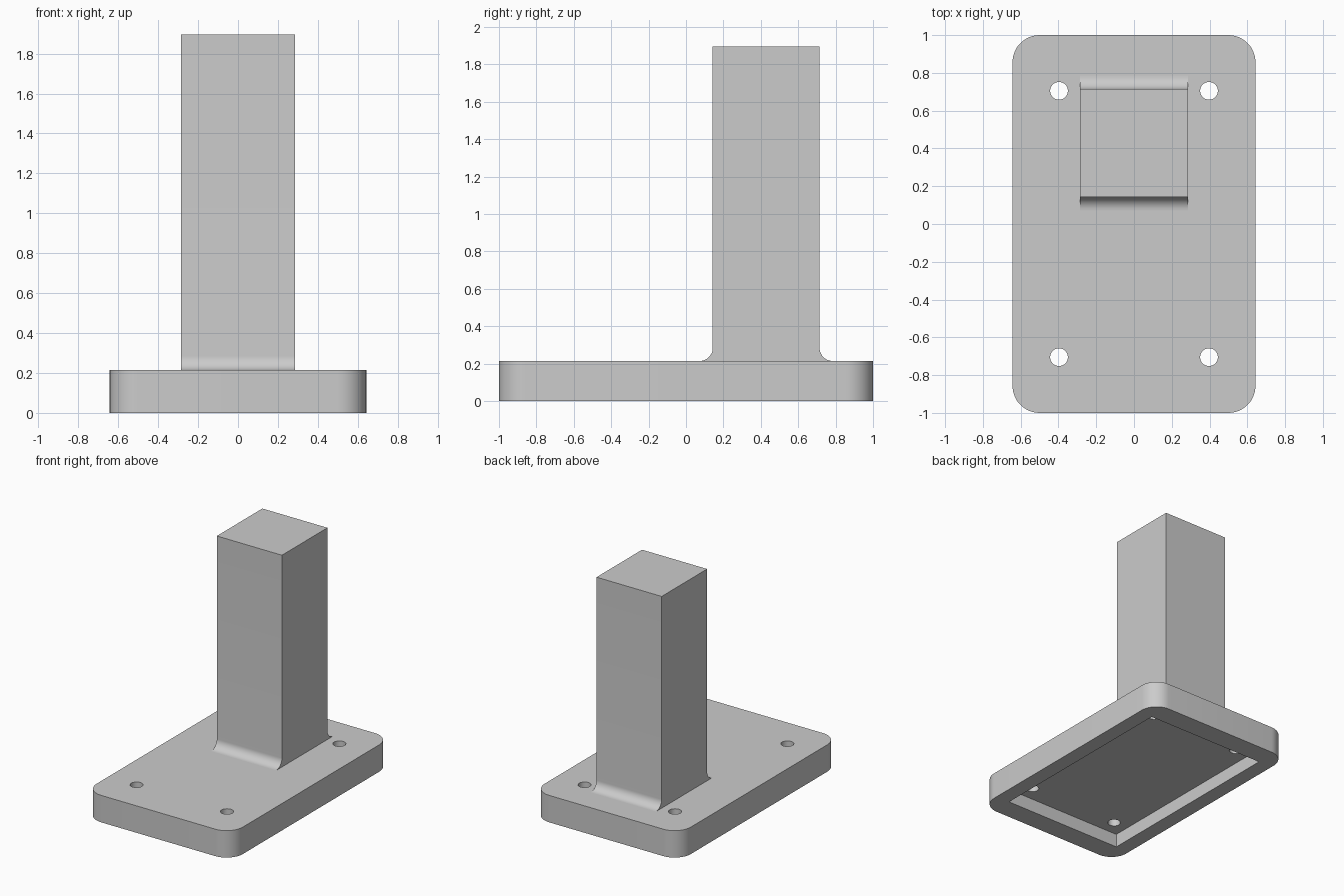
import bpy
import bmesh
from math import cos, sin, pi, radians
from mathutils import Vector

HALF_X, HALF_Y, PLATE_H = 0.643, 1.0, 0.214
CORNER_R, FILLET_R = 0.143, 0.071
POST_HALF, POST_FRONT, POST_BACK, POST_TOP = 0.286, 0.143, 0.714, 1.896

default_cube = bpy.data.objects.get("Cube")
if default_cube:
    bpy.data.objects.remove(default_cube, do_unlink=True)

grey = bpy.data.materials.new("plain grey")
grey.use_nodes = True
grey.diffuse_color = (0.6, 0.6, 0.6, 1)
grey.node_tree.nodes["Principled BSDF"].inputs["Base Color"].default_value = (0.6, 0.6, 0.6, 1)


def arc(cx, cy, radius, start, end, steps=12):
    """Points along an arc, angles in degrees."""
    angles = [radians(start + (end - start) * i / steps) for i in range(steps + 1)]
    return [(cx + radius * cos(a), cy + radius * sin(a)) for a in angles]


def prism(name, points, direction):
    """Closed outline of 3D points extruded along a direction."""
    bm = bmesh.new()
    face = bm.faces.new([bm.verts.new(p) for p in points])
    result = bmesh.ops.extrude_face_region(bm, geom=[face], use_keep_orig=True)
    moved = [v for v in result["geom"] if isinstance(v, bmesh.types.BMVert)]
    bmesh.ops.translate(bm, verts=moved, vec=Vector(direction))
    bmesh.ops.recalc_face_normals(bm, faces=bm.faces)
    mesh = bpy.data.meshes.new(name)
    bm.to_mesh(mesh)
    bm.free()
    mesh.materials.append(grey)
    obj = bpy.data.objects.new(name, mesh)
    bpy.context.collection.objects.link(obj)
    return obj


def select_only(obj):
    bpy.ops.object.select_all(action="DESELECT")
    obj.select_set(True)
    bpy.context.view_layer.objects.active = obj


def cut(target, cutter):
    """Subtract the cutter from the target and discard it."""
    cutter.hide_render = True
    modifier = target.modifiers.new("cut", "BOOLEAN")
    modifier.operation = "DIFFERENCE"
    modifier.solver = "EXACT"
    modifier.object = cutter
    select_only(target)
    bpy.ops.object.modifier_apply(modifier=modifier.name)
    bpy.data.objects.remove(cutter, do_unlink=True)


# Base plate with rounded vertical corners
outline = []
for i, (sx, sy) in enumerate([(1, 1), (-1, 1), (-1, -1), (1, -1)]):
    outline += arc(sx * (HALF_X - CORNER_R), sy * (HALF_Y - CORNER_R),
                   CORNER_R, 90 * i, 90 * i + 90)
base = prism("base_plate", [(x, y, 0) for x, y in outline], (0, 0, PLATE_H))

# Rectangular recess in the underside
rx, ry, depth = 0.522, 0.828, 0.107
corners = [(-rx, -ry), (rx, -ry), (rx, ry), (-rx, ry)]
cut(base, prism("recess_cutter", [(x, y, -0.1) for x, y in corners], (0, 0, 0.1 + depth)))

# Four screw holes
for sx in (-1, 1):
    for sy in (-1, 1):
        ring = arc(sx * 0.397, sy * 0.705, 0.047, 0, 360, 32)[:-1]
        cut(base, prism("hole_cutter", [(x, y, -0.1) for x, y in ring], (0, 0, 0.5)))

# Square post, flared by fillets at front and back, sunk a little into the plate
foot, fillet_z = PLATE_H - 0.03, PLATE_H + FILLET_R
profile = [(POST_FRONT - FILLET_R, foot)]
profile += arc(POST_FRONT - FILLET_R, fillet_z, FILLET_R, -90, 0)
profile += [(POST_FRONT, POST_TOP), (POST_BACK, POST_TOP)]
profile += arc(POST_BACK + FILLET_R, fillet_z, FILLET_R, 180, 270)
profile += [(POST_BACK + FILLET_R, foot)]
post = prism("post", [(-POST_HALF, y, z) for y, z in profile], (2 * POST_HALF, 0, 0))

# Smooth curves, sharp edges
for part in (base, post):
    select_only(part)
    bpy.ops.object.shade_smooth_by_angle(angle=radians(30))
